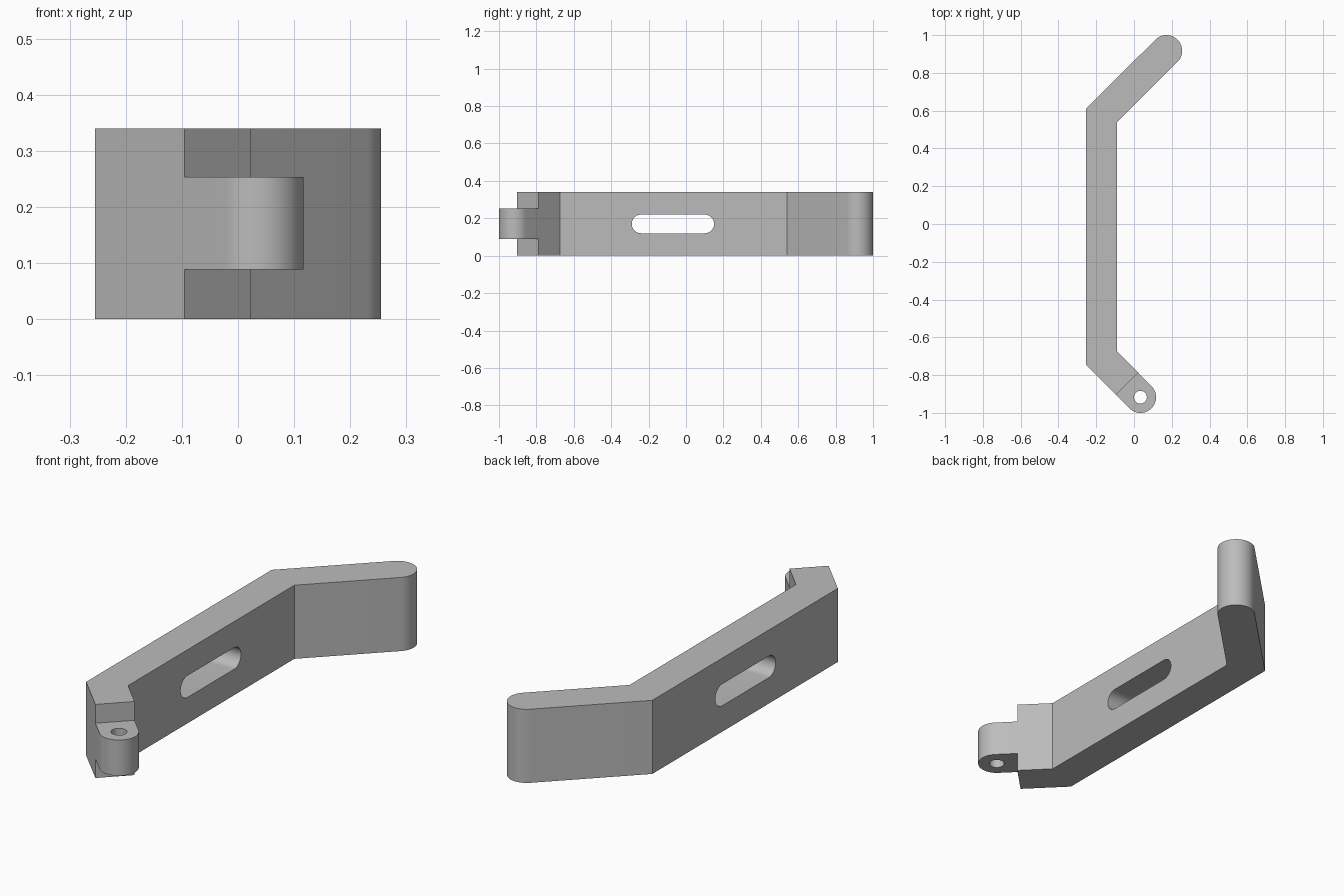
import bpy, bmesh
from math import cos, sin, radians
from mathutils import Matrix, Vector

if "Cube" in bpy.data.objects:
    bpy.data.objects.remove(bpy.data.objects["Cube"])

HEIGHT = 0.34
RADIUS = 0.083
LONG_END = (0.172, 0.917)
HINGE_END = (0.034, -0.917)

grey = bpy.data.materials.new("plain grey")
grey.use_nodes = True
grey.diffuse_color = (0.5, 0.5, 0.5, 1)
grey.node_tree.nodes["Principled BSDF"].inputs["Base Color"].default_value = (0.5, 0.5, 0.5, 1)


def arc(centre, radius, start, sweep, steps=24):
    angles = [radians(start + sweep * i / steps) for i in range(steps + 1)]
    return [(centre[0] + radius * cos(a), centre[1] + radius * sin(a)) for a in angles]


def prism(name, outline, low, high, matrix=Matrix()):
    """Extrude a flat outline from low to high along local z."""
    bm = bmesh.new()
    face = bm.faces.new([bm.verts.new((x, y, low)) for x, y in outline])
    extruded = bmesh.ops.extrude_face_region(bm, geom=[face])["geom"]
    top = [v for v in extruded if isinstance(v, bmesh.types.BMVert)]
    bmesh.ops.translate(bm, verts=top, vec=(0, 0, high - low))
    bmesh.ops.recalc_face_normals(bm, faces=bm.faces)
    bm.transform(matrix)
    mesh = bpy.data.meshes.new(name)
    bm.to_mesh(mesh)
    bm.free()
    mesh.materials.append(grey)
    obj = bpy.data.objects.new(name, mesh)
    bpy.context.collection.objects.link(obj)
    return obj


# Bent bar with two rounded ends
outline = [(-0.255, -0.744)]
outline += arc(HINGE_END, RADIUS, -135, 180)
outline += [(-0.09, -0.674), (-0.09, 0.54)]
outline += arc(LONG_END, RADIUS, -45, 180)
outline += [(-0.255, 0.61)]
bar = prism("bent_arm", outline, 0, HEIGHT)

# Steps above and below the hinge tongue
along_arm = Matrix.Translation(Vector((*HINGE_END, 0))) @ Matrix.Rotation(radians(-45), 4, "Z")
block = [(-0.1, -0.2), (0.2, -0.2), (0.2, 0.2), (-0.1, 0.2)]
cutters = [
    prism("lower_step_cutter", block, -0.1, 0.088, along_arm),
    prism("upper_step_cutter", block, 0.253, HEIGHT + 0.1, along_arm),
]

# Pin hole through the tongue
cutters.append(prism("pin_hole_cutter", arc(HINGE_END, 0.034, 0, 345, 23), -0.1, HEIGHT + 0.1))

# Rounded slot through the side of the bar: local x, y, z become y, z, x
sideways = Matrix(((0, 0, 1, 0), (1, 0, 0, 0), (0, 1, 0, 0), (0, 0, 0, 1)))
slot = arc((0.1, 0.17), 0.05, -90, 180) + arc((-0.24, 0.17), 0.05, 90, 180)
cutters.append(prism("slot_cutter", slot, -0.4, 0.05, sideways))

bpy.ops.object.select_all(action="DESELECT")
bpy.context.view_layer.objects.active = bar
bar.select_set(True)
for cutter in cutters:
    cutter.hide_render = True
    cut = bar.modifiers.new(cutter.name, "BOOLEAN")
    cut.operation = "DIFFERENCE"
    cut.solver = "EXACT"
    cut.object = cutter
    bpy.ops.object.modifier_apply(modifier=cut.name)
    bpy.data.objects.remove(cutter)

bpy.ops.object.shade_smooth_by_angle(angle=radians(30))
